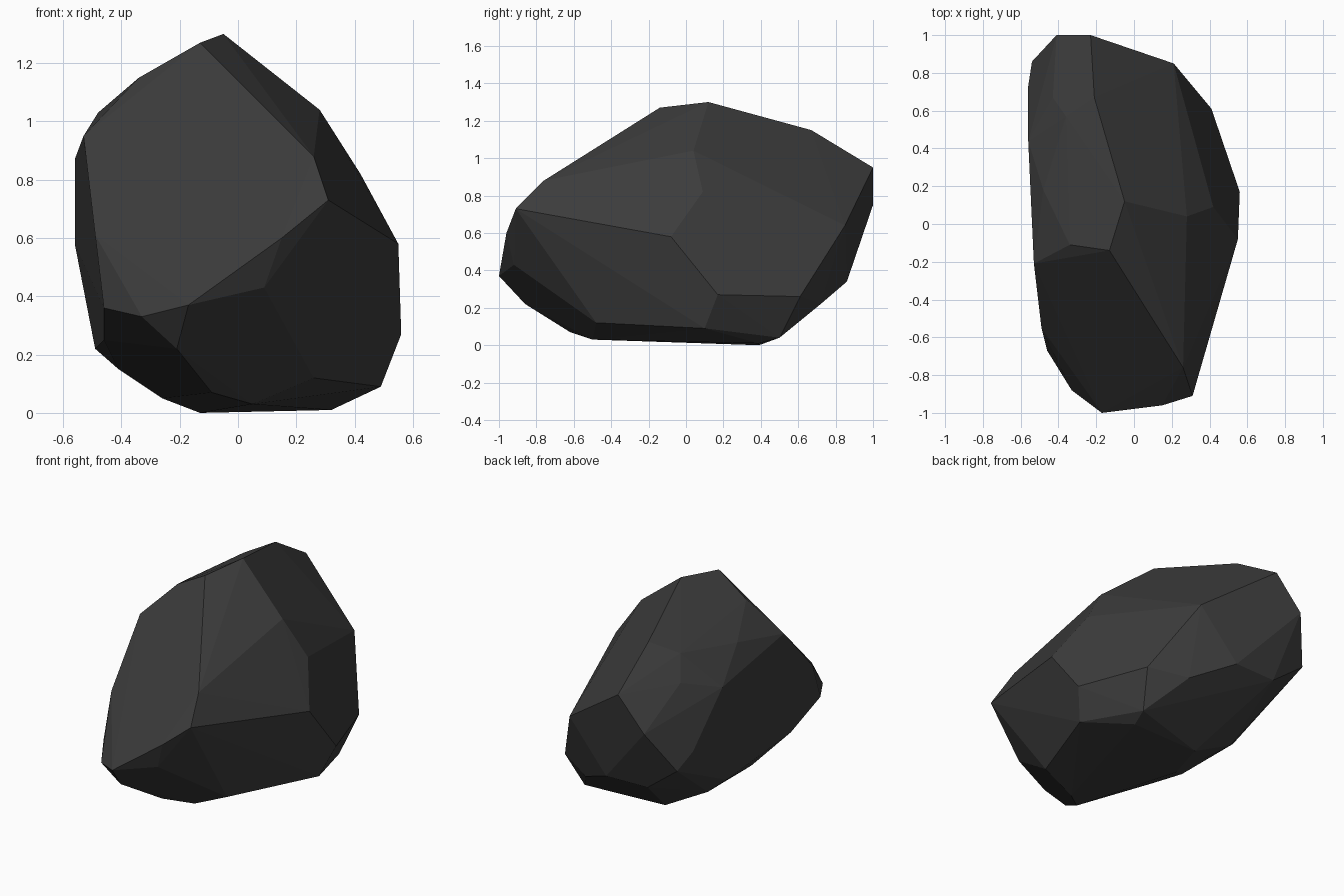
import bpy, bmesh, math

# Corner points of the chipped boulder, grouped by region
front = [(-.49, -.55, .61), (-.46, -.67, .36), (-.33, -.88, .33), (-.17, -1, .37),
         (.15, -.96, .60), (.31, -.91, .73), (.26, -.76, .88), (.09, -.92, .43),
         (-.21, -.86, .22)]
top = [(-.05, .12, 1.30), (-.13, -.14, 1.27), (-.34, -.11, 1.15), (-.53, -.21, .95),
       (.28, .04, 1.04), (-.21, .67, 1.15), (-.48, .18, 1.03), (-.36, .57, 1.08)]
right = [(.49, .10, .09), (.56, .17, .27), (.55, -.08, .58), (.43, -.46, .64),
         (.42, .09, .82), (.41, .61, .26)]
back = [(.21, .85, .64), (-.23, 1, .95), (-.41, 1, .75), (.19, .72, .22),
        (-.05, .86, .34), (-.33, .85, .34), (-.54, .86, .50)]
left = [(-.56, .73, .58), (-.56, .44, .87), (-.43, .67, .95), (-.49, .30, .22),
        (-.46, -.38, .25)]
base = [(.26, -.48, .12), (.05, -.50, .03), (-.09, -.62, .07), (.35, .50, .04),
        (.32, .39, .01), (-.13, .39, 0), (-.26, .07, .05), (-.41, -.06, .15),
        (-.41, .37, .15)]

# Wrap the corners in a hull and merge nearly flat facets
bm = bmesh.new()
for p in front + top + right + back + left + base:
    bm.verts.new(p)
bmesh.ops.convex_hull(bm, input=bm.verts[:])
bmesh.ops.delete(bm, geom=[v for v in bm.verts if not v.link_faces], context='VERTS')
bmesh.ops.dissolve_limit(bm, angle_limit=math.radians(2), verts=bm.verts[:], edges=bm.edges[:])
bmesh.ops.recalc_face_normals(bm, faces=bm.faces[:])

mesh = bpy.data.meshes.new("rock")
bm.to_mesh(mesh)
bm.free()

# Single dark stone colour, flat faces
stone = bpy.data.materials.new("dark stone")
stone.diffuse_color = (.045, .045, .045, 1)
mesh.materials.append(stone)
rock = bpy.data.objects.new("rock", mesh)
bpy.context.collection.objects.link(rock)
